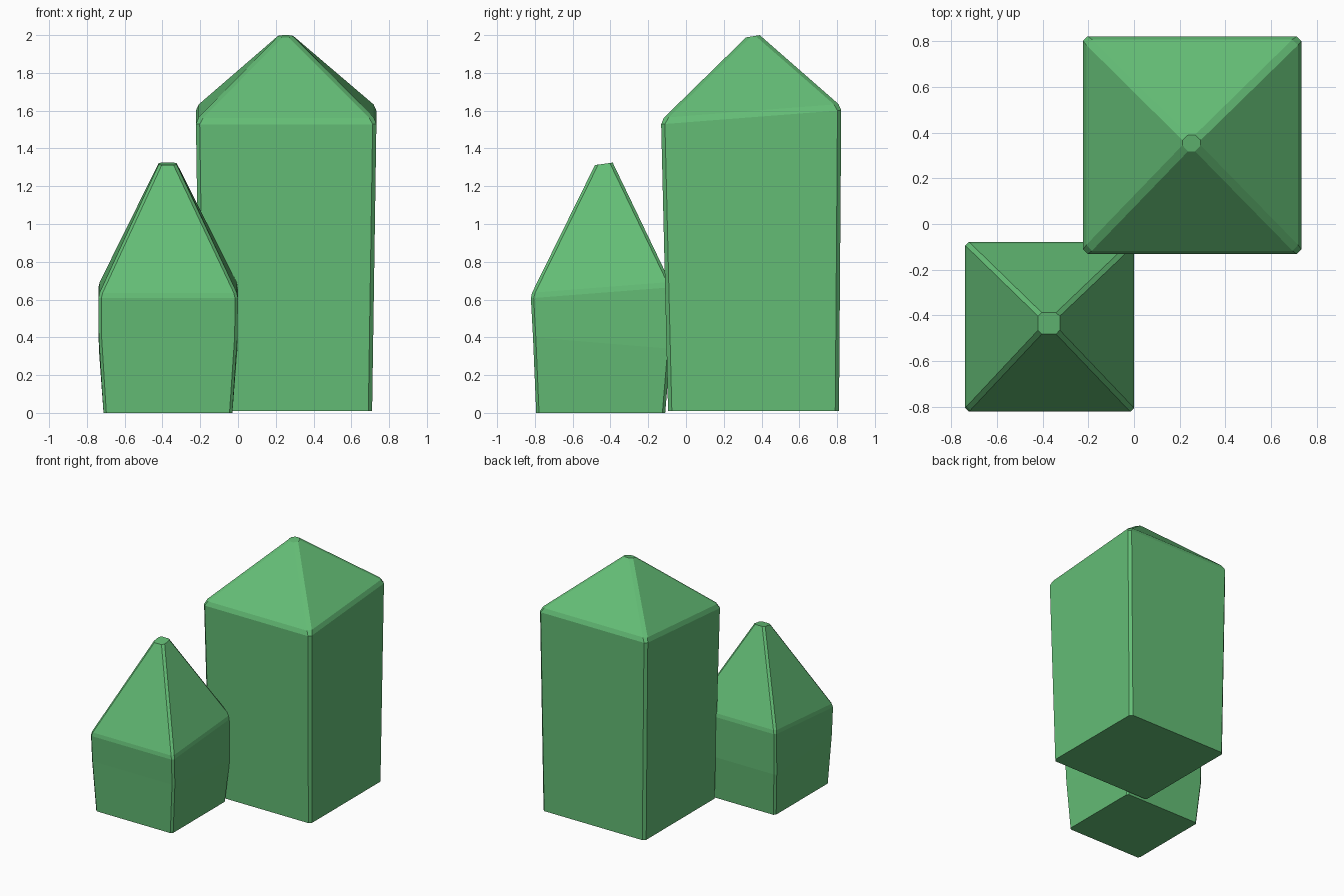
import bpy, bmesh

if "Cube" in bpy.data.objects:
    bpy.data.objects.remove(bpy.data.objects["Cube"])

green = bpy.data.materials.new("crystal green")
green.diffuse_color = (0.127, 0.51, 0.18, 1)
green.use_nodes = True
green.node_tree.nodes["Principled BSDF"].inputs["Base Color"].default_value = green.diffuse_color


def crystal(name, rings, bevel, plain_rings=()):
    """Loft square rings (x0, x1, y0, y1, z_front, z_back) and chamfer the edges."""
    bm = bmesh.new()
    loops = []
    for x0, x1, y0, y1, zf, zb in rings:
        loops.append([bm.verts.new(p) for p in
                      ((x0, y0, zf), (x1, y0, zf), (x1, y1, zb), (x0, y1, zb))])
    for a, b in zip(loops, loops[1:]):
        for i in range(4):
            j = (i + 1) % 4
            bm.faces.new((a[i], a[j], b[j], b[i]))
    bm.faces.new(loops[0][::-1])
    bm.faces.new(loops[-1])
    # Chamfer corners, roof ridges and eaves; keep base, tip and middle rings plain
    flat = set()
    for r in plain_rings:
        for i in range(4):
            flat.add(bm.edges.get((loops[r][i], loops[r][(i + 1) % 4])))
    edges = [e for e in bm.edges if e not in flat]
    bmesh.ops.bevel(bm, geom=edges, offset=bevel, segments=1,
                    affect='EDGES', clamp_overlap=True)
    bmesh.ops.recalc_face_normals(bm, faces=bm.faces)
    me = bpy.data.meshes.new(name)
    bm.to_mesh(me)
    bm.free()
    me.materials.append(green)
    ob = bpy.data.objects.new(name, me)
    bpy.context.collection.objects.link(ob)
    return ob


# Tall crystal with a low pointed top
crystal("tall_crystal", [
    (-0.20, 0.71, -0.095, 0.81, 0.01, 0.01),
    (-0.223, 0.733, -0.132, 0.822, 1.548, 1.622),
    (0.212, 0.292, 0.318, 0.39, 1.988, 2.0),
], 0.02, plain_rings=(0, 2))

# Short crystal with a steep pointed top and a slight waist
crystal("short_crystal", [
    (-0.712, -0.03, -0.793, -0.11, 0.0, 0.0),
    (-0.737, -0.003, -0.81, -0.082, 0.40, 0.34),
    (-0.739, 0.0, -0.822, -0.078, 0.622, 0.68),
    (-0.42, -0.325, -0.482, -0.388, 1.312, 1.325),
], 0.015, plain_rings=(0, 1, 3))
